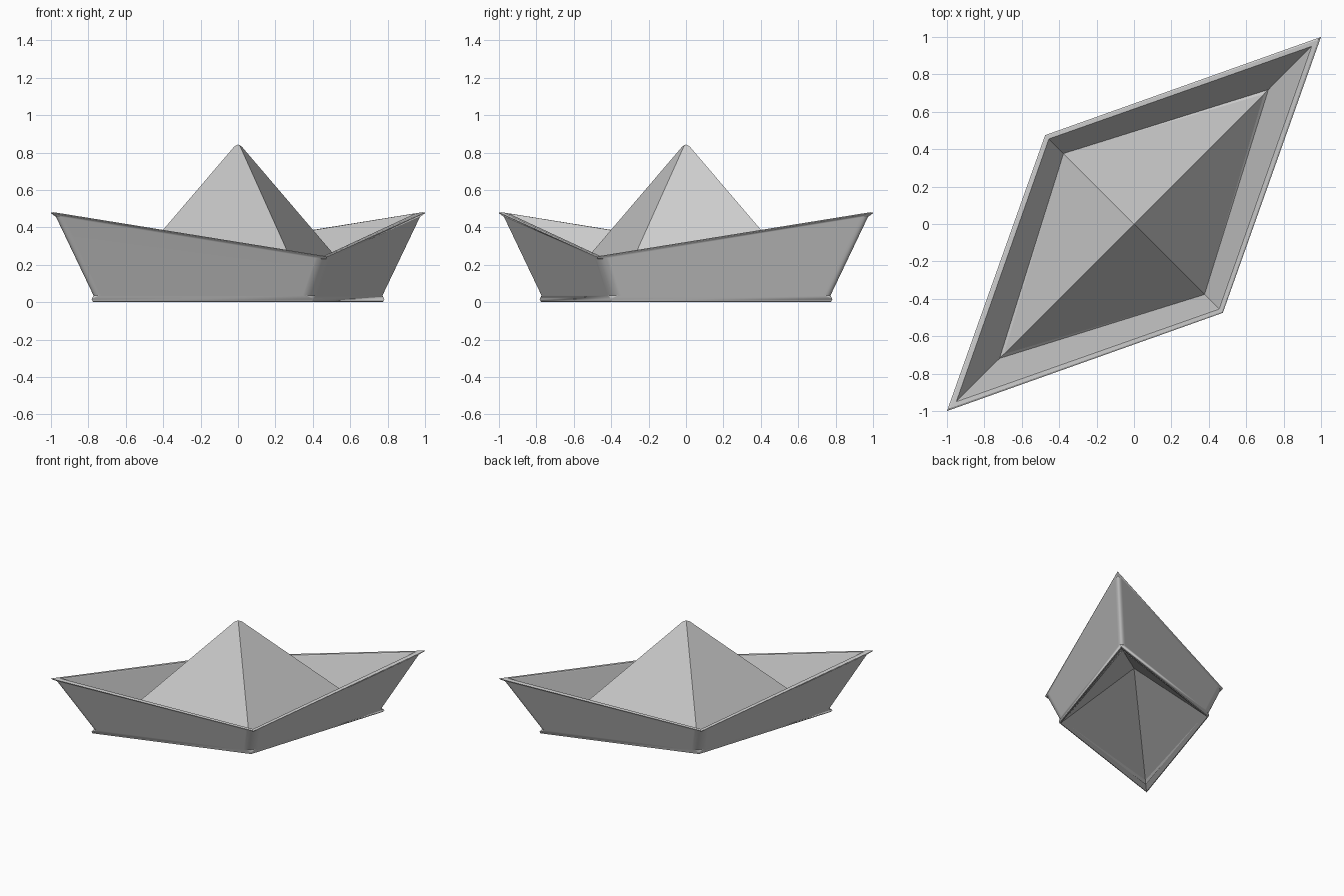
import bpy, bmesh, math
from mathutils import Vector

if "Cube" in bpy.data.objects:
    bpy.data.objects.remove(bpy.data.objects["Cube"])

SEG = 8  # segments of each rounded hull corner


def ring(a, b, za, zb, w=0.0):
    """Diamond loop: long corners at (a,a), short corners at (b,-b), rounded by w."""
    c = [Vector((a, a, za)), Vector((-b, b, zb)), Vector((-a, -a, za)), Vector((b, -b, zb))]
    pts = []
    for i in range(4):
        p = c[i]
        s = p + (c[i - 1] - p).normalized() * w
        e = p + (c[(i + 1) % 4] - p).normalized() * w
        for k in range(SEG + 1):
            t = k / SEG
            pts.append(s * (1 - t) ** 2 + p * 2 * t * (1 - t) + e * t * t)
    return pts


def loft(name, rings):
    bm = bmesh.new()
    loops = [[bm.verts.new(p) for p in r] for r in rings]
    n = len(loops[0])
    for lo, hi in zip(loops, loops[1:]):
        for i in range(n):
            j = (i + 1) % n
            bm.faces.new((lo[i], lo[j], hi[j], hi[i]))
    # sharp loops collapse to four corners
    bmesh.ops.remove_doubles(bm, verts=bm.verts, dist=1e-5)
    bmesh.ops.recalc_face_normals(bm, faces=bm.faces)
    me = bpy.data.meshes.new(name)
    bm.to_mesh(me)
    bm.free()
    ob = bpy.data.objects.new(name, me)
    bpy.context.collection.objects.link(ob)
    bpy.ops.object.select_all(action='DESELECT')
    ob.select_set(True)
    bpy.context.view_layer.objects.active = ob
    bpy.ops.object.shade_smooth_by_angle(angle=math.radians(25))
    # keep the big paper panels flat
    wn = ob.modifiers.new("flat_panels", 'WEIGHTED_NORMAL')
    wn.keep_sharp = True
    wn.weight = 100
    return ob


# one folded sheet: hollow underside, hull, rim, inside walls, central peak
loft("paper_boat", [
    ring(0, 0, 0.45, 0.45),
    ring(0.75, 0.385, 0.01, 0.01),
    ring(0.765, 0.392, 0.0, 0.0),
    ring(0.777, 0.399, 0.003, 0.003),
    ring(0.783, 0.402, 0.016, 0.016),
    ring(0.786, 0.404, 0.035, 0.035, 0.06),
    ring(0.988, 0.469, 0.462, 0.227, 0.06),
    ring(0.998, 0.474, 0.474, 0.237),
    ring(1.0, 0.475, 0.479, 0.242),
    ring(0.985, 0.470, 0.481, 0.246),
    ring(0.95, 0.455, 0.475, 0.245),
    ring(0.937, 0.449, 0.464, 0.236),
    ring(0.714, 0.377, 0.02, 0.02),
    ring(0.02, 0.012, 0.832, 0.832),
    ring(0, 0, 0.843, 0.843),
])
